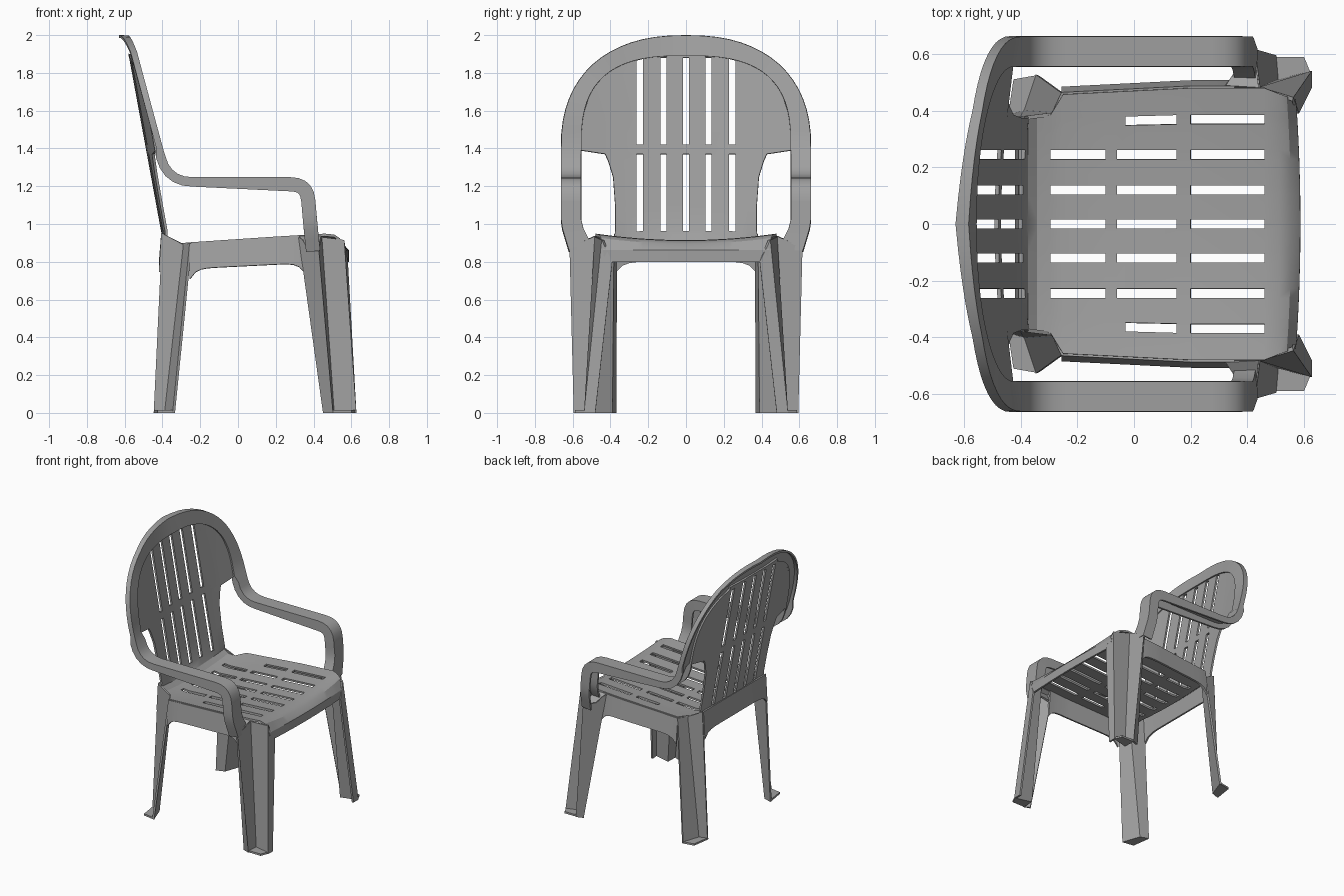
import bpy, bmesh, math
from mathutils import Vector

cube = bpy.data.objects.get("Cube")
if cube:
    bpy.data.objects.remove(cube, do_unlink=True)

plastic = bpy.data.materials.new("grey plastic")
plastic.use_nodes = True
GREY = (0.35, 0.35, 0.35, 1)
plastic.diffuse_color = GREY
plastic.node_tree.nodes["Principled BSDF"].inputs["Base Color"].default_value = GREY


def no_hole(row, column):
    return False


def sheet(name, rows, hole=no_hole):
    """Thin moulded shell lofted through rows of points, mirrored across the centre."""
    bm = bmesh.new()
    grid = [[bm.verts.new(point) for point in row] for row in rows]
    for r, (lower, upper) in enumerate(zip(grid, grid[1:])):
        for c in range(len(lower) - 1):
            if not hole(r, c):
                bm.faces.new((lower[c], lower[c + 1], upper[c + 1], upper[c]))
    bmesh.ops.recalc_face_normals(bm, faces=bm.faces)
    mesh = bpy.data.meshes.new(name)
    bm.to_mesh(mesh)
    bm.free()
    mesh.materials.append(plastic)
    obj = bpy.data.objects.new(name, mesh)
    bpy.context.collection.objects.link(obj)
    mirror = obj.modifiers.new("mirror", 'MIRROR')
    mirror.use_axis = (False, True, False)
    mirror.use_clip = True
    solid = obj.modifiers.new("thickness", 'SOLIDIFY')
    solid.thickness = 0.014
    solid.offset = 0
    bpy.ops.object.select_all(action='DESELECT')
    bpy.context.view_layer.objects.active = obj
    obj.select_set(True)
    bpy.ops.object.convert(target='MESH')
    bpy.ops.object.shade_smooth_by_angle(angle=math.radians(28))


# Shared shapes of the moulding
BOW = 0.15
RIM_BASE = 1.4
OUTER_WIDTH, OUTER_RISE, OUTER_POWER = 0.656, 0.593, 2.35
INNER_WIDTH, INNER_RISE, INNER_POWER = 0.56, 0.495, 2.8


def back_x(z):
    return -0.4 - 0.184 * (z - 0.96)


def back_width(z):
    if z < 1.38:
        return 0.375 + 1.1 * max(0, z - 1.15) ** 2
    height = min(1, max(0, (z - RIM_BASE) / INNER_RISE))
    return max(0.28, INNER_WIDTH * (1 - height ** INNER_POWER) ** (1 / INNER_POWER))


def seat_z(x):
    return 0.88 + 0.06 * x


def seat_width(x):
    return 0.47 + 0.05 * min(x, 0.2)


# Seat and back profile: x, z, half width and the slots that follow each row
profile = [(x, z, w, "") for x, z, w in
           ((.58, .8, .43), (.58, .86, .44), (.55, .89, .45), (.51, .905, .46))]
for x, slots in ((.46, "all"), (.2, ""), (.15, "all"), (-.03, "inner"),
                 (-.06, ""), (-.1, "inner"), (-.25, "inner")):
    profile.append((x, seat_z(x), seat_width(x), slots))
profile += [(-.295, .87, .385, ""), (-.345, .88, .38, ""), (-.38, .91, .38, "")]
for z, slots in ((.96, "inner"), (1.1, "inner"), (1.25, "inner"), (1.33, "inner"),
                 (1.37, ""), (1.39, ""), (1.42, "inner"), (1.55, "inner"), (1.7, "inner"),
                 (1.8, "inner"), (1.85, "inner"), (1.88, ""), (1.9, "")):
    profile.append((back_x(z), z, back_width(z), slots))


def seat_row(x, z, width):
    half = 0.0165
    ys = [0, half]
    for centre in (0.12, 0.245):
        ys += [centre - half, centre + half]
    ys += [ys[-1] + f * (width - ys[-1]) for f in (.42, .57, 1)]
    if z > 0.95:
        return [(x + BOW * y * y, y, z) for y in ys]
    if x > 0.54:
        lift = BOW if z > 0.87 else 0
        return [(x - 0.08 * y * y, y, z + lift * y * y) for y in ys]
    return [(x, y, z + BOW * y * y) for y in ys]


def seat_slot(row, column):
    slots = profile[row][-1]
    return (slots != "" and column in (0, 2, 4)) or (slots == "all" and column == 6)


sheet("seat_and_back", [seat_row(*row[:3]) for row in profile], seat_slot)

# Arms and back rim: one continuous channel from the front posts over the top
channel = []


def add_arm_station(point, direction):
    x, z = point
    depth = 0.07 if x > -0.2 else 0.045
    inward = Vector((-direction.y, direction.x)).normalized() * depth
    taper = max(0, 1 - z)
    outer = OUTER_WIDTH - 0.3 * taper
    inner = INNER_WIDTH - 0.5 * taper
    dx, dz = inward
    channel.append([(x + dx, outer, z + dz), (x, outer, z),
                    (x, inner, z), (x + dx, inner, z + dz)])


CUT, STEPS = 0.12, 5
path = [Vector(p) for p in ((.43, .86), (.415, 1), (.395, 1.243), (-.36, 1.243), (-.4, RIM_BASE))]
add_arm_station(path[0], path[1] - path[0])
for before, corner, after in zip(path, path[1:], path[2:]):
    enter = (corner - before).normalized()
    leave = (after - corner).normalized()
    for step in range(STEPS + 1):
        t = step / STEPS
        bend = corner - enter * CUT * (1 - t) ** 2 + leave * CUT * t ** 2
        add_arm_station(bend, enter.lerp(leave, t))


def arch_point(angle, width, rise, power):
    return (width * math.cos(angle) ** (2 / power),
            RIM_BASE + rise * math.sin(angle) ** (2 / power))


ARCH_STEPS = 16
for step in range(ARCH_STEPS + 1):
    angle = math.pi / 2 * step / ARCH_STEPS
    yo, zo = arch_point(angle, OUTER_WIDTH, OUTER_RISE, OUTER_POWER)
    yi, zi = arch_point(angle, INNER_WIDTH, INNER_RISE, INNER_POWER)
    crown = max(0, 1 - yo / 0.4)
    xo = -0.386 - 0.27 * (zo - 1.34) - 0.025 * crown
    xi = back_x(zi) + BOW * yi * yi + 0.012
    channel.append([(xo - .03 - .012 * crown, yo, zo), (xo, yo, zo),
                    (xi, yi, zi), (xi - .02, yi, zi)])
sheet("arms_and_rim", channel)


# Legs: channels open outward, each closed by a small sole on the floor
def leg(name, top, bottom, sole_edge, sole_corner):
    sheet(name + "_legs", [top, [(x, y, 0) for x, y in bottom]])
    a, b, c, d = [(x, y, 0.007) for x, y in (*bottom[sole_edge], sole_corner)]
    sheet(name + "_soles", [[a, b], [d, c]])


leg("rear",
    [(-.4, .372, .95), (-.285, .387, .89), (-.25, .46, .897)],
    [(-.445, .375), (-.385, .395), (-.34, .525)],
    slice(0, 3), (-.425, .51))

rear_edge, outer_edge, inner_corner = (.325, .485, .93), (.425, .61, .87), (.44, .478, .93)
leg("front",
    [rear_edge, outer_edge, inner_corner, (.56, .44, .915), (.575, .39, .8)],
    [(.455, .57), (.5, .588), (.505, .505), (.622, .535), (.62, .48)],
    slice(1, 4), (.6, .588))
sheet("front_leg_tops", [[rear_edge, inner_corner], [(.365, .55, .88), outer_edge]])


# Aprons below the seat, with arched lower edges that run into the legs
def arch_drop(t):
    return 0.055 * abs(t) ** 10


ARCH = [i / 10 for i in range(-10, 11)]
side_apron = []
for t in ARCH:
    x = 0.05 + 0.305 * t
    y = seat_width(x)
    side_apron.append([(x, y, seat_z(x) + BOW * y * y),
                       (x, y + 0.02, 0.775 + 0.05 * x - arch_drop(t))])
sheet("side_aprons", side_apron)
sheet("rear_apron", [[(-.4, .372 * t, .95), (-.412, .372 * t, .8 - arch_drop(t))]
                     for t in ARCH if t >= 0])
